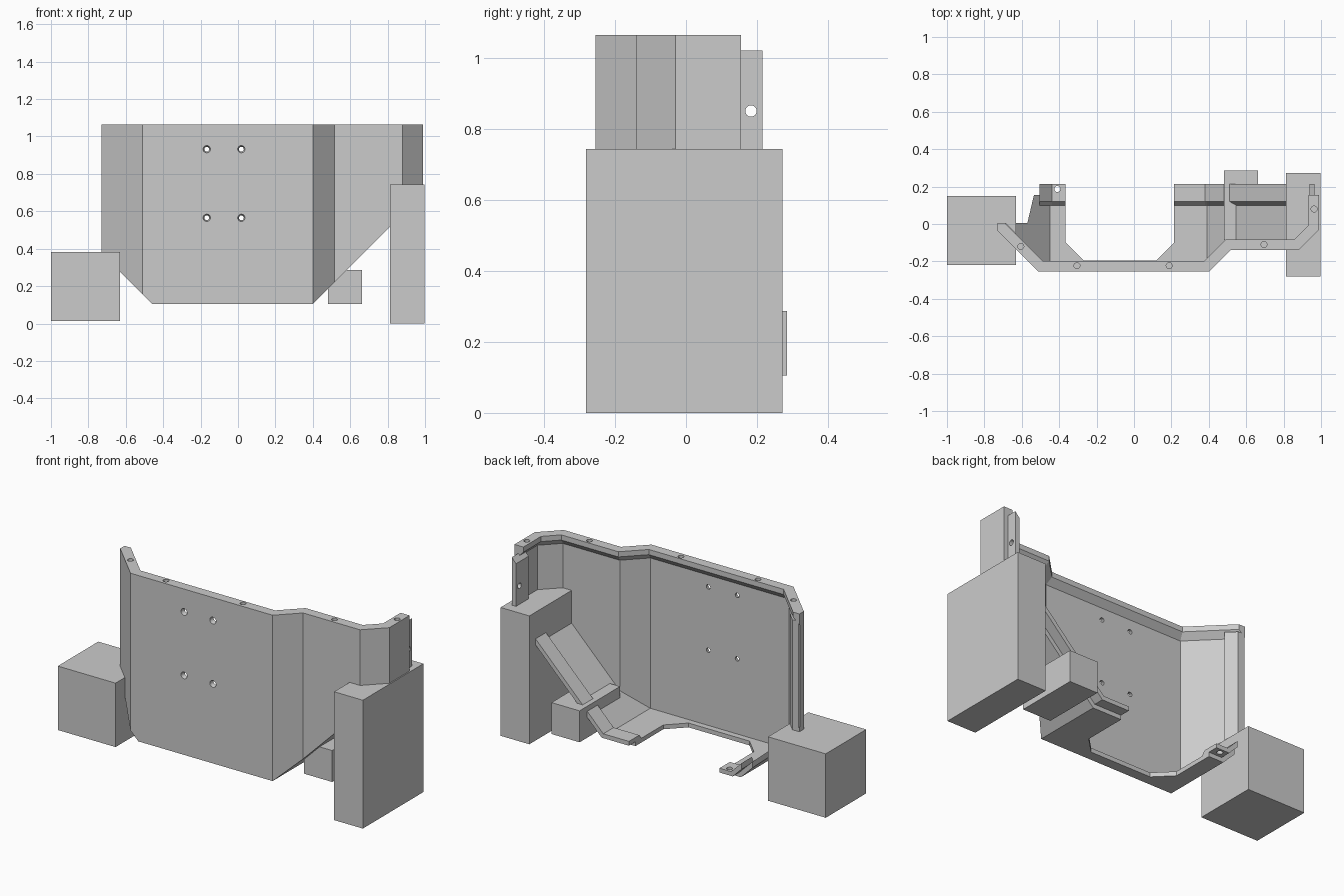
import bpy, bmesh, math
from mathutils import Vector, Matrix

if "Cube" in bpy.data.objects:
    bpy.data.objects.remove(bpy.data.objects["Cube"])

T = 0.025          # sheet thickness
TOP = 1.065        # top of the panel
BASE = 0.105       # underside of the flat floor

grey = bpy.data.materials.new("plain grey")
grey.diffuse_color = (0.6, 0.6, 0.6, 1)
grey.use_nodes = True
grey.node_tree.nodes["Principled BSDF"].inputs["Base Color"].default_value = grey.diffuse_color


def floor_z(x, off=0.0):
    """Height of the folded floor (45 degree flanks), offset inward."""
    s = off * math.sqrt(2)
    return max(BASE + off, BASE + s - 0.46 - x, BASE + s + x - 0.4)


def finish(name, bm):
    bmesh.ops.recalc_face_normals(bm, faces=bm.faces[:])
    me = bpy.data.meshes.new(name)
    bm.to_mesh(me)
    bm.free()
    me.materials.append(grey)
    ob = bpy.data.objects.new(name, me)
    bpy.context.collection.objects.link(ob)
    return ob


def block(name, x0, x1, y0, y1, z0, z1):
    bm = bmesh.new()
    bmesh.ops.create_cube(bm, size=1)
    for v in bm.verts:
        v.co = ((x0 + x1) / 2 + v.co.x * (x1 - x0),
                (y0 + y1) / 2 + v.co.y * (y1 - y0),
                (z0 + z1) / 2 + v.co.z * (z1 - z0))
    return finish(name, bm)


def folded_sheet(name, outline, lo, hi, bevel_y=None):
    """Plan outline folded onto the floor shape between two offsets."""
    bm = bmesh.new()
    bm.faces.new([bm.verts.new((x, y, 0)) for x, y in outline])
    k = math.sqrt(2) - 1
    for off in (lo, hi):
        for x in (-0.46 + off * k, 0.4 - off * k):
            bmesh.ops.bisect_plane(bm, geom=bm.verts[:] + bm.edges[:] + bm.faces[:],
                                   plane_co=(x, 0, 0), plane_no=(1, 0, 0), dist=1e-5)
    ext = bmesh.ops.extrude_face_region(bm, geom=bm.faces[:], use_keep_orig=True)
    upper = {g for g in ext["geom"] if isinstance(g, bmesh.types.BMVert)}
    for v in bm.verts:
        v.co.z = floor_z(v.co.x, hi if v in upper else lo)
        if bevel_y and v in upper and v.co.y < bevel_y + 0.001:
            v.co.y += 0.02
    return finish(name, bm)


def drill(ob, holes):
    """Cut tapered holes: (centre, axis, depth, start radius, end radius)."""
    bm = bmesh.new()
    for c, axis, depth, r1, r2 in holes:
        a = Vector(axis)
        m = Matrix.Translation(Vector(c) + a * depth / 2) @ \
            Vector((0, 0, 1)).rotation_difference(a).to_matrix().to_4x4()
        bmesh.ops.create_cone(bm, cap_ends=True, segments=20, radius1=r1,
                              radius2=r2, depth=depth, matrix=m)
    cutter = finish("hole_cutter", bm)
    cutter.hide_render = True
    mod = ob.modifiers.new("holes", 'BOOLEAN')
    mod.operation, mod.solver, mod.object = 'DIFFERENCE', 'EXACT', cutter
    bpy.context.view_layer.objects.active = ob
    bpy.ops.object.modifier_apply(modifier=mod.name)
    bpy.data.objects.remove(cutter)


# Folded wall with thick top rim, swept along the plan path
path = [Vector(p) for p in ((-0.77, 0.005), (-0.51, -0.255), (-0.46, -0.255), (0.4, -0.255),
                            (0.515, -0.14), (0.88, -0.14), (0.99, -0.03), (0.99, 0.155))]
profile = [(0, None), (0, TOP), (0.057, TOP), (0.057, TOP - 0.03), (T, TOP - 0.065), (T, None)]
bm = bmesh.new()
rings = []
for i, p in enumerate(path):
    if i == 0:
        m = Vector((math.sqrt(2), 0))
    elif i == len(path) - 1:
        m = Vector((-1, 0))
    else:
        d1, d2 = (p - path[i - 1]).normalized(), (path[i + 1] - p).normalized()
        n1, n2 = Vector((-d1.y, d1.x)), Vector((-d2.y, d2.x))
        m = (n1 + n2) / (1 + n1.dot(n2))
    ring = []
    for o, z in profile:
        q = p + m * o
        ring.append(bm.verts.new((q.x, q.y, floor_z(p.x) if z is None else z)))
    rings.append(ring)
n = len(profile)
for a, b in zip(rings, rings[1:]):
    for j in range(n):
        bm.faces.new((a[j], a[(j + 1) % n], b[(j + 1) % n], b[j]))
bm.faces.new(rings[0])
bm.faces.new(rings[-1])
# trim the pointed left end
cut = bmesh.ops.bisect_plane(bm, geom=bm.verts[:] + bm.edges[:] + bm.faces[:],
                             plane_co=(-0.73, 0, 0), plane_no=(-1, 0, 0), clear_outer=True)
edges = [e for e in cut["geom_cut"] if isinstance(e, bmesh.types.BMEdge)]
bmesh.ops.contextual_create(bm, geom=edges)
wall = finish("wall_panel", bm)
rim_holes = [((x, y, TOP + 0.005), (0, 0, -1), 0.035, 0.016, 0.016)
             for x, y in ((-0.605, -0.12), (-0.305, -0.223), (0.188, -0.223),
                          (0.695, -0.11), (0.963, 0.08))]
screw_holes = [((x, -0.256, z), (0, 1, 0), 0.04, 0.02, 0.009)
               for x in (-0.167, 0.018) for z in (0.565, 0.932)]
drill(wall, rim_holes + screw_holes)

# Floor with a wide notch in the middle and sloping flanks
folded_sheet("floor_panel", [
    (-0.73, -0.035), (-0.51, -0.255), (0.4, -0.255), (0.515, -0.14), (0.88, -0.14),
    (0.99, -0.03), (0.99, 0.155), (0.215, 0.155), (0.215, -0.1), (0.12, -0.195),
    (-0.27, -0.195), (-0.365, -0.1), (-0.365, 0.155), (-0.535, 0.155), (-0.57, 0.005),
    (-0.73, 0.005)], 0, T)

# Raised joining lips along the back of the floor
left_lip = folded_sheet("left_floor_lip", [(-0.505, 0.1), (-0.365, 0.1), (-0.365, 0.215),
                                           (-0.505, 0.215)], T, 2 * T, 0.1)
drill(left_lip, [((-0.41, 0.187, 0.3), (0, 0, -1), 0.25, 0.016, 0.016)])
folded_sheet("right_floor_lip", [(0.215, 0.1), (0.82, 0.1), (0.82, 0.215), (0.215, 0.215)],
             T, 2 * T, 0.1)

# Side joining lip with a sloped top
side_lip = block("side_lip", 0.938, 0.965, 0.1, 0.215, 0.66, 1.02)
for v in side_lip.data.vertices:
    if v.co.z > 1 and v.co.x < 0.95:
        v.co.z = 0.99
drill(side_lip, [((1.0, 0.183, 0.85), (-1, 0, 0), 0.1, 0.016, 0.016)])

# Upright lip inside the left end of the wall
bm = bmesh.new()
base = [bm.verts.new((x, y, floor_z(x, T)))
        for x, y in ((-0.725, 0.005), (-0.66, -0.06), (-0.635, -0.045), (-0.685, 0.005))]
head = [bm.verts.new((v.co.x, v.co.y, 1.02)) for v in base]
bm.faces.new(base)
bm.faces.new(head)
for j in range(4):
    bm.faces.new((base[j], base[(j + 1) % 4], head[(j + 1) % 4], head[j]))
finish("left_wall_lip", bm)

# Solid blocks
block("left_block", -1.0, -0.63, -0.22, 0.15, 0.013, 0.383)
block("right_block", 0.813, 0.997, -0.282, 0.272, 0.0, 0.743)
block("small_block", 0.482, 0.662, -0.085, 0.285, 0.105, 0.287)
